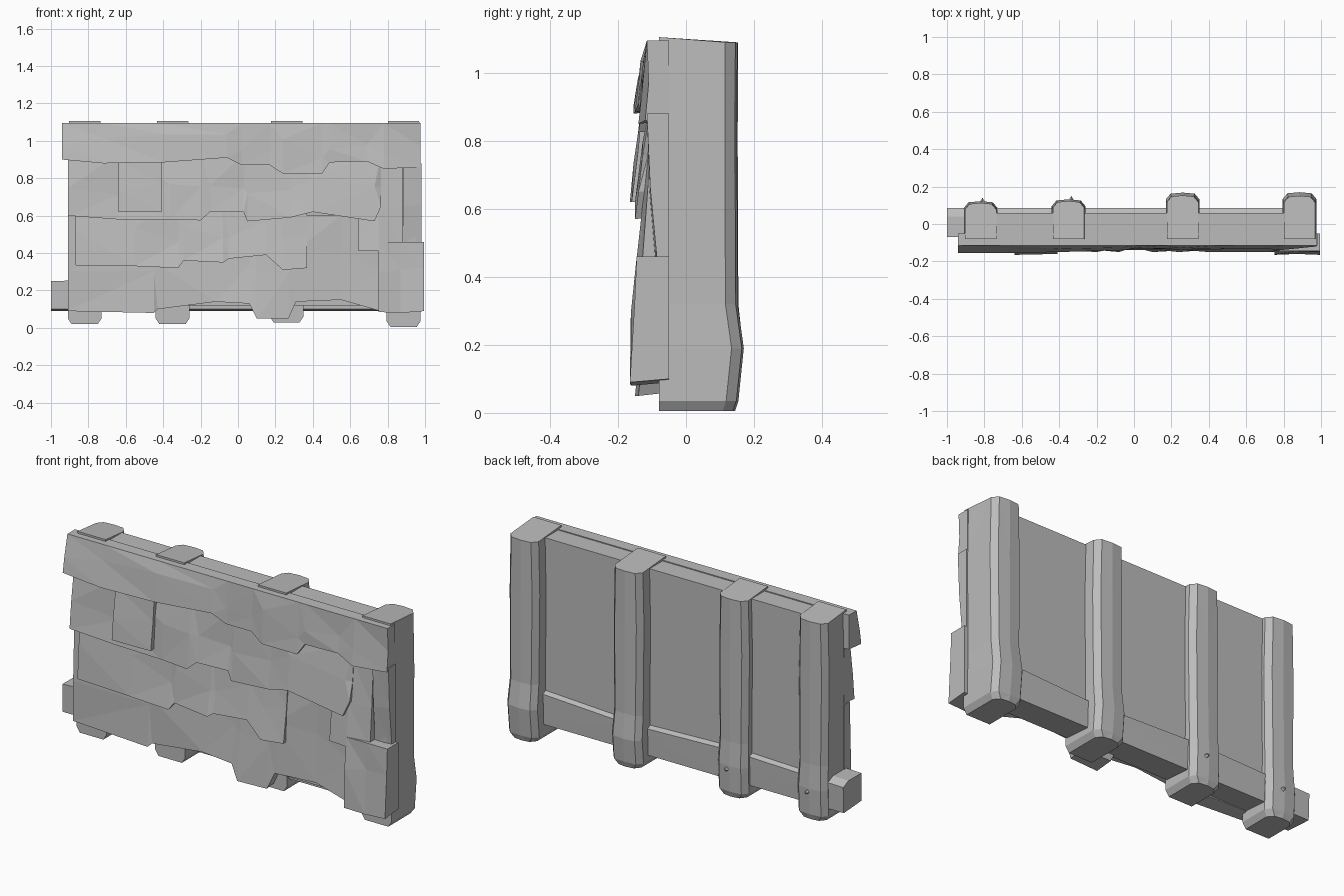
import bpy, bmesh, random

random.seed(4)
cube = bpy.data.objects.get("Cube")
if cube:
    bpy.data.objects.remove(cube, do_unlink=True)

grey = bpy.data.materials.new("plain grey")
grey.use_nodes = True
GREY = (0.5, 0.5, 0.5, 1)
grey.diffuse_color = GREY
grey.node_tree.nodes["Principled BSDF"].inputs["Base Color"].default_value = GREY


def finish(bm, name):
    bmesh.ops.recalc_face_normals(bm, faces=bm.faces)
    bmesh.ops.triangulate(bm, faces=[f for f in bm.faces if len(f.verts) == 4])
    mesh = bpy.data.meshes.new(name)
    bm.to_mesh(mesh)
    bm.free()
    mesh.materials.append(grey)
    obj = bpy.data.objects.new(name, mesh)
    bpy.context.collection.objects.link(obj)
    return obj


def loft(name, rings):
    """Skin closed rings of equal length and cap both ends."""
    bm = bmesh.new()
    loops = [[bm.verts.new(p) for p in ring] for ring in rings]
    n = len(loops[0])
    for a, b in zip(loops, loops[1:]):
        for i in range(n):
            j = (i + 1) % n
            bm.faces.new((a[i], a[j], b[j], b[i]))
    bm.faces.new(loops[0])
    bm.faces.new(loops[-1])
    return finish(bm, name)


def board(name, lower, top, top_y, back=-0.05, rough=0.008):
    """Tilted board with a ragged lower edge given as (x, z, y) points."""
    rings = []
    for x, z, y in lower:
        mid = (y + top_y) / 2 + random.uniform(-rough, rough)
        rings.append([(x, back, top), (x, top_y, top),
                      (x, mid, (z + top) / 2 + random.uniform(-0.05, 0.05)),
                      (x, y, z), (x, back, z + 0.01)])
    return loft(name, rings)


def box(name, x0, x1, y0, y1, z0, z1):
    return loft(name, [[(x, y0, z0), (x, y1, z0), (x, y1, z1), (x, y0, z1)]
                       for x in (x0, x1)])


# Backing panel and the low rail that pokes out at one end
box("back_panel", -0.89, 0.95, -0.09, 0.06, 0.12, 1.09)
loft("bottom_rail", [[(x, -0.07, 0.10), (x, 0.08, 0.09),
                      (x, 0.085, t - 0.02), (x, 0.04, t), (x, -0.07, t)]
                     for x, t in ((-1.0, 0.25), (-0.3, 0.27), (0.3, 0.25), (0.9, 0.28))])


# Posts with chamfered rear corners and slightly worn feet
def post(name, x, foot, y_back, bulge):
    rings = []
    for z, inset, out in ((foot, 0.02, 0), (foot + 0.03, 0, 0), (0.19, 0, bulge),
                          (0.32, 0.004, 0), (0.8, 0, -0.004), (1.09, 0.006, 0)):
        w = 0.09 - inset
        b = y_back + out - inset / 2
        crown = 0.015 if z > 1 else 0
        rings.append([(x - w, -0.08, z + crown), (x + w, -0.08, z + crown),
                      (x + w, b - 0.03, z), (x + w - 0.025, b, z),
                      (x, b + 0.006, z), (x - w + 0.025, b, z), (x - w, b - 0.03, z)])
    return loft(name, rings)


for i, (x, foot, y_back, bulge) in enumerate(((-0.82, 0.02, 0.11, 0.006),
                                              (-0.35, 0.02, 0.12, 0.006),
                                              (0.26, 0.03, 0.15, 0.012),
                                              (0.885, 0.005, 0.148, 0.016))):
    post(f"post_{i + 1}", x, foot, y_back, bulge)

# Small pointed nails on two posts
for name, x, y in (("nail_outer", -0.81, 0.12), ("nail_inner", -0.335, 0.13)):
    bm = bmesh.new()
    bmesh.ops.create_cone(bm, segments=4, radius1=0.025, radius2=0, depth=0.04)
    for v in bm.verts:
        v.co = (x + v.co.x, y + v.co.z, 0.17 + v.co.y)
    finish(bm, name)

# Ragged overlapping boards, from the bottom course to the top
board("course_1", [(-0.91, 0.09, -0.11), (-0.45, 0.08, -0.13), (-0.43, 0.10, -0.12),
                   (-0.12, 0.14, -0.13), (0.06, 0.13, -0.14), (0.10, 0.05, -0.15),
                   (0.27, 0.05, -0.14), (0.31, 0.14, -0.13), (0.55, 0.15, -0.12),
                   (0.76, 0.09, -0.12)], 0.60, -0.10)
board("course_2_left", [(-0.87, 0.335, -0.13), (-0.55, 0.33, -0.14), (-0.32, 0.32, -0.14),
                        (-0.29, 0.36, -0.13), (-0.08, 0.35, -0.15), (-0.05, 0.37, -0.14),
                        (0.15, 0.39, -0.14), (0.24, 0.31, -0.15), (0.37, 0.32, -0.14)],
      0.68, -0.10)
board("course_2_right", [(0.645, 0.41, -0.14), (0.75, 0.41, -0.15), (0.88, 0.425, -0.13)],
      0.88, -0.10)
board("course_3", [(-0.91, 0.60, -0.14), (-0.64, 0.58, -0.13), (-0.36, 0.58, -0.14),
                   (-0.20, 0.575, -0.15), (-0.15, 0.62, -0.14), (0.03, 0.62, -0.13),
                   (0.05, 0.57, -0.13), (0.28, 0.59, -0.14), (0.40, 0.62, -0.15),
                   (0.73, 0.57, -0.15), (0.765, 0.65, -0.14)], 0.93, -0.10)
board("short_patch", [(-0.64, 0.62, -0.165), (-0.41, 0.62, -0.16)], 0.90, -0.13)
board("narrow_board", [(0.885, 0.45, -0.09), (0.98, 0.45, -0.085)], 0.88, -0.115)
board("corner_board", [(0.75, 0.085, -0.165), (0.87, 0.08, -0.16), (0.995, 0.09, -0.165)],
      0.46, -0.145)
board("course_4", [(-0.94, 0.90, -0.155), (-0.72, 0.88, -0.155), (-0.40, 0.885, -0.15),
                   (-0.06, 0.91, -0.14), (0.02, 0.87, -0.13), (0.17, 0.87, -0.13),
                   (0.24, 0.825, -0.14), (0.45, 0.825, -0.14), (0.49, 0.885, -0.13),
                   (0.69, 0.89, -0.13), (0.78, 0.85, -0.14), (0.975, 0.86, -0.12)],
      1.095, -0.115)
